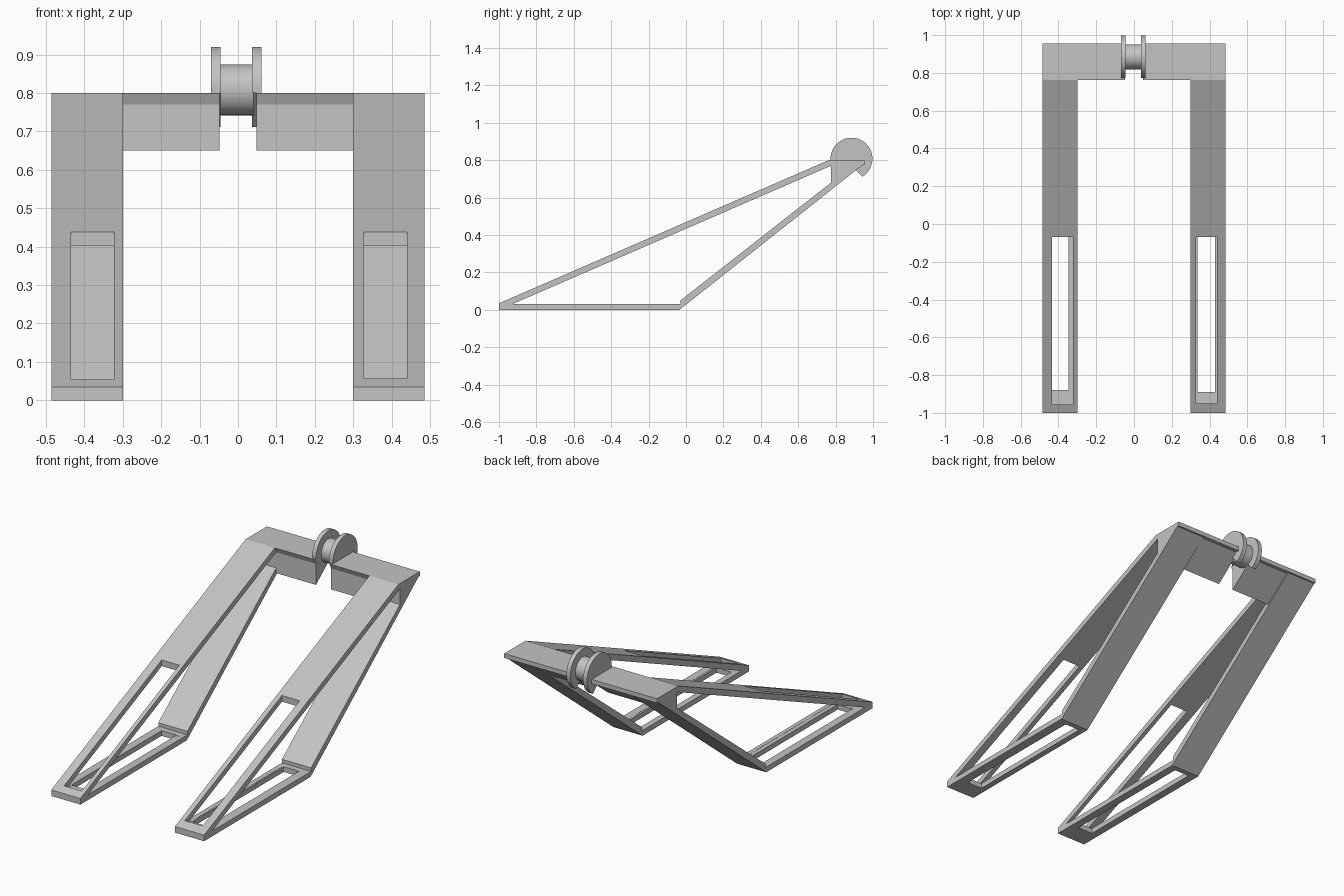
import bpy, bmesh, math
from mathutils import Matrix

if "Cube" in bpy.data.objects:
    bpy.data.objects.remove(bpy.data.objects["Cube"], do_unlink=True)

grey = bpy.data.materials.new("plain grey")
grey.use_nodes = True
grey.diffuse_color = (0.55, 0.55, 0.55, 1)
grey.node_tree.nodes["Principled BSDF"].inputs["Base Color"].default_value = (0.55, 0.55, 0.55, 1)


def finish(name, bm):
    bmesh.ops.recalc_face_normals(bm, faces=bm.faces[:])
    mesh = bpy.data.meshes.new(name)
    bm.to_mesh(mesh)
    bm.free()
    mesh.materials.append(grey)
    obj = bpy.data.objects.new(name, mesh)
    bpy.context.collection.objects.link(obj)
    return obj


def extrude_x(name, profile, x0, x1):
    """Extrude a (y, z) outline between two x positions."""
    bm = bmesh.new()
    face = bm.faces.new([bm.verts.new((x0, y, z)) for y, z in profile])
    out = bmesh.ops.extrude_face_region(bm, geom=[face])
    moved = [g for g in out["geom"] if isinstance(g, bmesh.types.BMVert)]
    bmesh.ops.translate(bm, verts=moved, vec=(x1 - x0, 0, 0))
    return finish(name, bm)


def box_profile(y0, y1, z0, z1):
    return [(y0, z0), (y1, z0), (y1, z1), (y0, z1)]


def cut(obj, profile, x0, x1):
    """Subtract an extruded outline and discard the cutter."""
    cutter = extrude_x("cutter", profile, x0, x1)
    cutter.hide_render = True
    mod = obj.modifiers.new("cut", 'BOOLEAN')
    mod.operation, mod.solver, mod.object = 'DIFFERENCE', 'EXACT', cutter
    bpy.context.view_layer.objects.active = obj
    bpy.ops.object.modifier_apply(modifier=mod.name)
    bpy.data.objects.remove(cutter, do_unlink=True)


# Side frames: triangular outline, open middle, slotted arm and slotted base
frame = [(-1, 0), (-0.035, 0), (0.945, 0.775), (0.955, 0.775),
         (0.955, 0.80), (0.762, 0.80), (-1, 0.035)]
opening = [(-0.93, 0.03), (-0.03, 0.03), (-0.03, 0.05), (0.775, 0.68), (0.775, 0.77)]
slots = {"right": (-0.435, -0.323, -0.44, -0.346, -0.955, -0.88),
         "left": (0.328, 0.44, 0.335, 0.43, -0.95, -0.89)}
for side, (a0, a1, b0, b1, arm_y, base_y) in slots.items():
    x0, x1 = (-0.485, -0.30) if side == "right" else (0.30, 0.485)
    leg = extrude_x(side + "_frame", frame, x0, x1)
    cut(leg, opening, x0 - 0.1, x1 + 0.1)
    cut(leg, box_profile(arm_y, -0.07, 0.029, 0.6), a0, a1)
    cut(leg, box_profile(base_y, -0.065, -0.1, 0.032), b0, b1)

# Crossbar halves with wedge-shaped section
bar = [(0.775, 0.65), (0.935, 0.775), (0.955, 0.775), (0.955, 0.80),
       (0.762, 0.80), (0.775, 0.77)]
extrude_x("right_crossbar", bar, -0.30, -0.048)
extrude_x("left_crossbar", bar, 0.048, 0.30)

# Spool: hub between two flanges
CY, CZ = 0.885, 0.808


def cylinder_x(name, radius, x0, x1):
    bm = bmesh.new()
    place = Matrix.Translation(((x0 + x1) / 2, CY, CZ)) @ Matrix.Rotation(math.pi / 2, 4, 'Y')
    bmesh.ops.create_cone(bm, cap_ends=True, segments=64, radius1=radius,
                          radius2=radius, depth=x1 - x0, matrix=place)
    return finish(name, bm)


parts = [cylinder_x("spool_hub", 0.066, -0.046, 0.04)]
wedge = [(CY - 0.03, CZ - 0.008), (CY - 0.2, CZ - 0.008), (CY - 0.2, CZ - 0.3),
         (CY + 0.262, CZ - 0.3)]
for side, x0, x1 in (("right", -0.07, -0.045), ("left", 0.036, 0.061)):
    flange = cylinder_x(side + "_flange", 0.112, x0, x1)
    cut(flange, wedge, x0 - 0.05, x1 + 0.05)
    parts.append(flange)

# Smooth the round surfaces, keep rims sharp
bpy.ops.object.select_all(action='DESELECT')
for obj in parts:
    obj.select_set(True)
    bpy.context.view_layer.objects.active = obj
bpy.ops.object.shade_smooth_by_angle(angle=math.radians(30))
